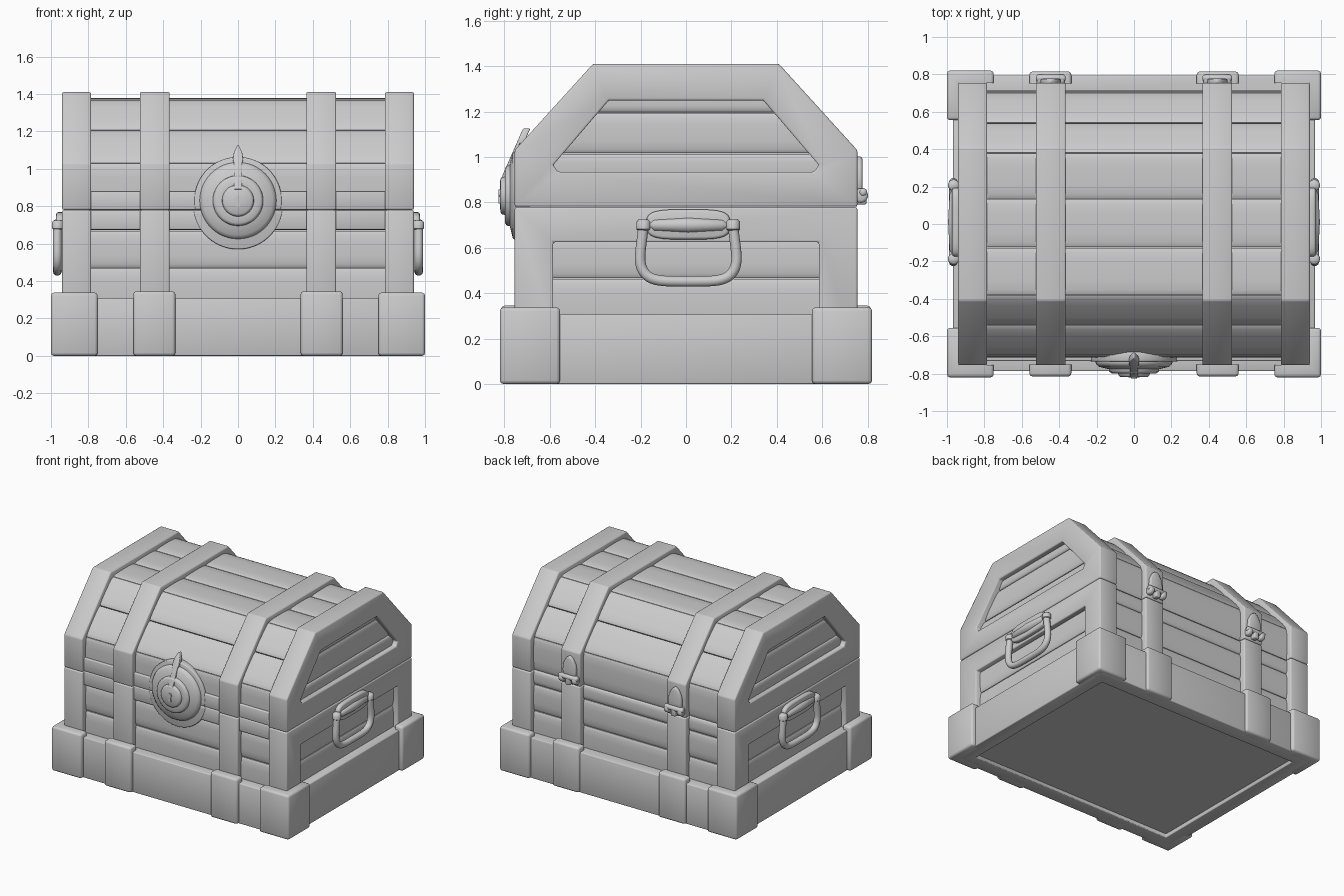
import bpy, bmesh, math
from mathutils import Vector

if "Cube" in bpy.data.objects:
    bpy.data.objects.remove(bpy.data.objects["Cube"])

grey = bpy.data.materials.new("plain_grey")
grey.diffuse_color = (0.604, 0.604, 0.604, 1)
grey.use_nodes = True
grey.node_tree.nodes["Principled BSDF"].inputs["Base Color"].default_value = grey.diffuse_color


def place(axis, u, v, h):
    return {'x': (h, u, v), 'y': (u, h, v), 'z': (u, v, h)}[axis]


def finish(name, bm, bevel=0.0, keep=None):
    bmesh.ops.recalc_face_normals(bm, faces=bm.faces)
    if bevel:
        sharp = [e for e in bm.edges if len(e.link_faces) == 2 and e.calc_face_angle(0) > 0.6
                 and (keep is None or keep((e.verts[0].co + e.verts[1].co) / 2))]
        bmesh.ops.bevel(bm, geom=sharp, offset=bevel, segments=2, profile=0.5,
                        affect='EDGES', clamp_overlap=True)
    me = bpy.data.meshes.new(name)
    bm.to_mesh(me)
    bm.free()
    me.materials.append(grey)
    ob = bpy.data.objects.new(name, me)
    bpy.context.collection.objects.link(ob)
    return ob


def prism(name, pts, a, b, axis='x', bevel=0.0, keep=None):
    """Polygon extruded from a to b along an axis."""
    bm = bmesh.new()
    f = bm.faces.new([bm.verts.new(place(axis, u, v, a)) for u, v in pts])
    ext = bmesh.ops.extrude_face_region(bm, geom=[f])
    d = Vector(place(axis, 0, 0, b - a))
    bmesh.ops.translate(bm, vec=d, verts=[g for g in ext['geom'] if isinstance(g, bmesh.types.BMVert)])
    return finish(name, bm, bevel, keep)


def ring(name, outer, inner, a, b, axis='x', bevel=0.0):
    """Frame between two loops with matching point counts."""
    bm = bmesh.new()
    loops = [[bm.verts.new(place(axis, u, v, h)) for u, v in l]
             for l, h in ((outer, a), (outer, b), (inner, b), (inner, a))]
    n = len(outer)
    for k in range(4):
        p, q = loops[k], loops[(k + 1) % 4]
        for i in range(n):
            j = (i + 1) % n
            bm.faces.new((p[i], p[j], q[j], q[i]))
    return finish(name, bm, bevel)


def box(name, x0, x1, y0, y1, z0, z1, bevel=0.01, keep=None):
    return prism(name, rect(y0, y1, z0, z1), min(x0, x1), max(x0, x1), 'x', bevel, keep)


def rect(u0, u1, v0, v1):
    return [(u0, v0), (u1, v0), (u1, v1), (u0, v1)]


def both(half):
    """Mirror a left half profile into a closed loop."""
    return half + [(-u, v) for u, v in reversed(half)]


def plank(name, p0, p1, a, b, axis='x', bulge=0.011):
    """Board with a softly bulging outer face and a narrow gap at each edge."""
    p0, p1 = Vector(p0), Vector(p1)
    d = (p1 - p0).normalized()
    p0, p1 = p0 + d * 0.002, p1 - d * 0.002
    n = Vector((-d.y, d.x))
    if n.dot((p0 + p1) / 2 - Vector((0, 0.7))) < 0:
        n = -n
    ts = (0, 0.03, 0.1, 0.3, 0.5, 0.7, 0.9, 0.97, 1)
    pts = [p0.lerp(p1, t) + n * bulge * (1 - (2 * t - 1) ** 6) for t in ts]
    prism(name, [tuple(p) for p in pts + [p1 - n * 0.06, p0 - n * 0.06]], a, b, axis)


def lathe(name, prof, centre, axis='y', steps=48):
    """Profile of (radius, height) turned round an axis through centre."""
    bm = bmesh.new()
    rows = []
    for r, h in prof:
        rows.append([bm.verts.new(place(axis, centre[0] + r * math.cos(2 * math.pi * i / steps),
                    centre[1] + r * math.sin(2 * math.pi * i / steps), h)) for i in range(steps)])
    for p, q in zip(rows, rows[1:]):
        for i in range(steps):
            j = (i + 1) % steps
            bm.faces.new((p[i], p[j], q[j], q[i]))
    bm.faces.new(rows[0])
    bm.faces.new(rows[-1])
    return finish(name, bm)


def pill(name, r, x0, x1, y, z, rnd=0.012):
    """Rounded horizontal barrel along x."""
    lathe(name, [(r - rnd, x0), (r - rnd * 0.3, x0 + rnd * 0.3), (r, x0 + rnd),
                 (r, x1 - rnd), (r - rnd * 0.3, x1 - rnd * 0.3), (r - rnd, x1)], (y, z), 'x', 20)


def foot_edge(m):
    """Outer foot edges get rounded."""
    return abs(m.x) > 0.96 or abs(m.y) > 0.775


# Hidden cores and the slightly recessed floor
prism("lid_core", both([(-0.67, 0.782), (-0.67, 1.02), (-0.38, 1.33)]), -0.84, 0.84)
box("body_core", -0.84, 0.84, -0.67, 0.67, 0.12, 0.78, 0)
box("floor", -0.90, 0.90, -0.72, 0.72, 0.03, 0.06, 0)

# Boards of the lid and the body
lid = [(-0.702, 0.78), (-0.702, 1.03), (-0.54, 1.207), (-0.38, 1.367), (-0.125, 1.367),
       (0.135, 1.367), (0.38, 1.367), (0.54, 1.207), (0.702, 1.03), (0.702, 0.78)]
for p0, p1 in zip(lid, lid[1:]):
    plank("lid_board", p0, p1, -0.85, 0.85)
for s in (-1, 1):
    for z0, z1 in ((0.25, 0.47), (0.47, 0.67), (0.67, 0.78)):
        plank("body_board", (s * 0.702, z0), (s * 0.702, z1), -0.85, 0.85)
    for z0, z1 in ((0.25, 0.465), (0.465, 0.66)):
        plank("body_side_board", (s * 0.89, z0), (s * 0.89, z1), -0.62, 0.62, 'y')
    for z0, z1, w in ((0.9, 1.015, 0.62), (1.015, 1.195, 0.58), (1.195, 1.29, 0.39)):
        plank("lid_side_board", (s * 0.89, z0), (s * 0.89, z1), -w, w, 'y')

# End frames, straps, feet and handles on both sides
lid_out = [(-0.755, 0.781), (-0.755, 1.03), (-0.41, 1.41)]
lid_in = [(-0.565, 0.935), (-0.585, 0.965), (-0.34, 1.25)]
strap_in = [(-0.67, 0.781), (-0.67, 1.0), (-0.37, 1.33)]
for s in (-1, 1):
    a, b = sorted((s * 0.785, s * 0.94))
    ring("lid_end_frame", both(lid_out), both(lid_in), a, b, 'x', 0.009)
    ring("body_end_frame", rect(-0.755, 0.755, 0.13, 0.779), rect(-0.585, 0.585, 0.25, 0.625),
         a, b, 'x', 0.009)
    a, b = sorted((s * 0.365, s * 0.525))
    prism("lid_strap", both(lid_out) + list(reversed(both(strap_in))), a, b, 'x', 0.008)
    for t in (-1, 1):
        box("body_strap", a, b, *sorted((t * 0.66, t * 0.755)), 0.2, 0.779, 0.009)
        box("strap_foot", s * 0.335, s * 0.56, *sorted((t * 0.75, t * 0.815)), 0, 0.345, 0.016, foot_edge)
        corner = [(1, 0.82), (1, 0.555), (0.938, 0.555), (0.938, 0.753), (0.75, 0.753), (0.75, 0.82)]
        prism("corner_foot", [(s * x, t * y) for x, y in corner], 0, 0.338, 'z', 0.016, foot_edge)

    # Handle mount and swinging loop
    a, b = sorted((s * 0.93, s * 0.972))
    mount = [(0.01 + 0.185 * math.copysign(abs(math.cos(k)) ** 0.5, math.cos(k)),
              0.703 + 0.066 * math.copysign(abs(math.sin(k)) ** 0.6, math.sin(k)))
             for k in [math.pi * i / 16 for i in range(32)]]
    prism("handle_mount", mount, a, b, 'x', 0.012)
    lathe("handle_barrel", [(0.012, -0.16), (0.026, -0.14), (0.034, 0.01), (0.026, 0.16), (0.012, 0.18)],
          (s * 0.96, 0.70), 'y', 20)
    cu = bpy.data.curves.new("handle_loop", 'CURVE')
    cu.dimensions = '3D'
    cu.bevel_depth = 0.024
    cu.bevel_resolution = 3
    cu.use_fill_caps = True
    sp = cu.splines.new('NURBS')
    path = both([(-0.197, 0.70), (-0.205, 0.62), (-0.225, 0.53), (-0.175, 0.455), (-0.06, 0.452)])
    sp.points.add(len(path) - 1)
    for p, (y, z) in zip(sp.points, path):
        p.co = (s * 0.966, y + 0.01, z, 1)
    sp.use_endpoint_u = True
    sp.order_u = 4
    sp.resolution_u = 6
    cu.materials.append(grey)
    bpy.context.collection.objects.link(bpy.data.objects.new("handle_loop", cu))
    for y in (-0.187, 0.207):
        lathe("handle_collar", [(0.022, 0.675), (0.031, 0.682), (0.031, 0.715), (0.02, 0.725)],
              (s * 0.964, y), 'z', 16)

    # Hinge on the back strap
    x = s * 0.445
    leaf = [(-0.05, 0.84), (-0.056, 0.89), (-0.05, 0.94), (-0.026, 0.985), (0, 1.005)]
    prism("hinge_leaf", [(x + u, v) for u, v in leaf + [(-u, v) for u, v in reversed(leaf[:-1])]],
          0.745, 0.777, 'y', 0.01)
    pill("hinge_pin", 0.018, x - 0.08, x + 0.08, 0.78, 0.845)
    for t in (-1, 1):
        pill("hinge_knuckle", 0.032, x + t * 0.055 - 0.02, x + t * 0.055 + 0.02, 0.77, 0.83)
    box("hinge_tongue", x - 0.02, x + 0.02, 0.75, 0.795, 0.79, 0.86, 0.008)

# Base skirt with a broad rim underneath
ring("base_skirt", rect(-0.967, 0.967, -0.787, 0.795), rect(-0.86, 0.86, -0.68, 0.68),
     0, 0.307, 'z', 0.006)

# Front rails meeting at the lock
box("lid_rail", -0.80, 0.80, -0.732, -0.68, 0.781, 0.88, 0.006)
box("body_rail", -0.80, 0.80, -0.732, -0.68, 0.675, 0.779, 0.006)
for name, r, z, a0, a1 in (("lid_lock_plate", 0.234, 0.83, -0.2, math.pi + 0.2),
                           ("body_lock_plate", 0.240, 0.81, math.pi + 0.13, 2 * math.pi - 0.13)):
    arc = [a0 + (a1 - a0) * i / 28 for i in range(29)]
    prism(name, [(r * math.cos(k), z + r * math.sin(k)) for k in arc], -0.735, -0.68, 'y', 0.006)

# Round stepped lock with keyhole
lathe("lock", [(0.205, -0.69), (0.205, -0.742), (0.2, -0.752), (0.185, -0.764), (0.135, -0.776),
               (0.132, -0.79), (0.12, -0.798), (0.085, -0.798), (0.082, -0.811), (0.072, -0.818),
               (0.01, -0.82)], (0, 0.83))
hole = [(0.016 * math.cos(k), 0.84 + 0.016 * math.sin(k))
        for k in [-math.pi / 3 + math.pi * 5 / 3 * i / 14 for i in range(15)]]
prism("keyhole", hole + [(-0.012, 0.795), (0.012, 0.795)], -0.826, -0.80, 'y')

# Leaning pointed hasp above the lock
half = [(-0.022, 0.89), (-0.022, 1.03), (-0.028, 1.05), (-0.022, 1.09), (-0.004, 1.125)]
hasp = prism("hasp", both(half), -0.012, 0.02, 'y', 0.005)
for v in hasp.data.vertices:
    v.co.y += -0.814 + (v.co.z - 0.88) * 0.44

# Soft shading with sharp edges kept
for ob in bpy.context.scene.objects:
    ob.select_set(ob.type == 'MESH')
bpy.context.view_layer.objects.active = hasp
bpy.ops.object.shade_smooth_by_angle(angle=math.radians(48))
